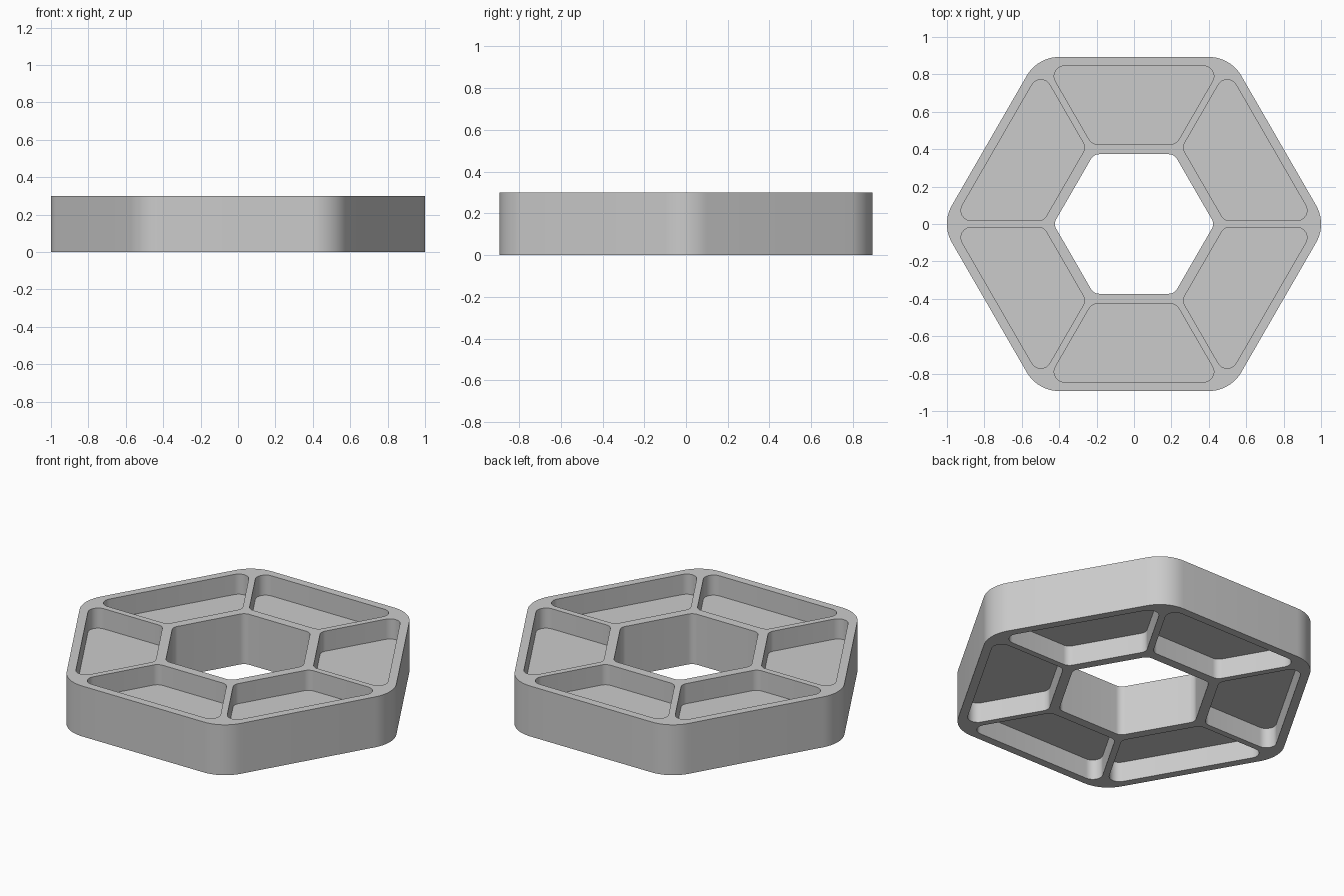
import bpy, bmesh
from math import pi, sin, cos, tan, radians
from mathutils import Vector, Matrix

if "Cube" in bpy.data.objects:
    bpy.data.objects.remove(bpy.data.objects["Cube"])

H = 0.30            # total height
DEPTH = 0.12        # depth of each pocket, top and bottom
APOTHEM = 0.893     # centre to outer flat
HOLE = 0.373        # centre to inner flat
P_IN, P_OUT = 0.427, 0.845   # radial extent of pockets
RIB = 0.018         # half thickness of the ribs


def rounded(points, radii, seg=10):
    """Counter-clockwise convex polygon with rounded corners."""
    out = []
    n = len(points)
    for i, (p, r) in enumerate(zip(points, radii)):
        p = Vector(p)
        a = (Vector(points[i - 1]) - p).normalized()
        b = (Vector(points[(i + 1) % n]) - p).normalized()
        half = a.angle(b) / 2
        centre = p + (a + b).normalized() * (r / sin(half))
        start = p + a * (r / tan(half)) - centre
        sweep = pi - 2 * half
        for k in range(seg + 1):
            out.append(centre + Matrix.Rotation(sweep * k / seg, 2) @ start)
    return out


def hexagon(apothem, r):
    R = apothem / cos(pi / 6)
    pts = [(R * cos(k * pi / 3), R * sin(k * pi / 3)) for k in range(6)]
    return rounded(pts, [r] * 6)


def add_prism(bm, outline, z0, z1):
    low = [bm.verts.new((p.x, p.y, z0)) for p in outline]
    high = [bm.verts.new((p.x, p.y, z1)) for p in outline]
    bm.faces.new(low[::-1])
    bm.faces.new(high)
    n = len(outline)
    for i in range(n):
        j = (i + 1) % n
        bm.faces.new((low[i], low[j], high[j], high[i]))


def make_object(name, bm):
    mesh = bpy.data.meshes.new(name)
    bm.to_mesh(mesh)
    bm.free()
    ob = bpy.data.objects.new(name, mesh)
    bpy.context.collection.objects.link(ob)
    return ob


# solid rounded hexagon
bm = bmesh.new()
add_prism(bm, hexagon(APOTHEM, 0.2), 0, H)
body = make_object("hexagonal_ring", bm)

# cutter: centre hole plus six pockets on each side
bm = bmesh.new()
add_prism(bm, hexagon(HOLE, 0.05), -0.1, H + 0.1)
half_width = lambda y: y * tan(pi / 6) - RIB / cos(pi / 6)
wi, wo = half_width(P_IN), half_width(P_OUT)
pocket = rounded([(-wi, P_IN), (wi, P_IN), (wo, P_OUT), (-wo, P_OUT)],
                 [0.05, 0.05, 0.055, 0.055])
for k in range(6):
    turned = [Matrix.Rotation(k * pi / 3, 2) @ p for p in pocket]
    add_prism(bm, turned, H - DEPTH, H + 0.1)
    add_prism(bm, turned, -0.1, DEPTH)
cutter = make_object("pocket_cutter", bm)
cutter.hide_render = True

# carve the body, then drop the cutter
mod = body.modifiers.new("carve", 'BOOLEAN')
mod.operation = 'DIFFERENCE'
mod.solver = 'EXACT'
mod.object = cutter
bpy.context.view_layer.objects.active = body
bpy.ops.object.select_all(action='DESELECT')
body.select_set(True)
bpy.ops.object.modifier_apply(modifier=mod.name)
bpy.data.objects.remove(cutter)
bpy.ops.object.shade_smooth_by_angle(angle=radians(30))
